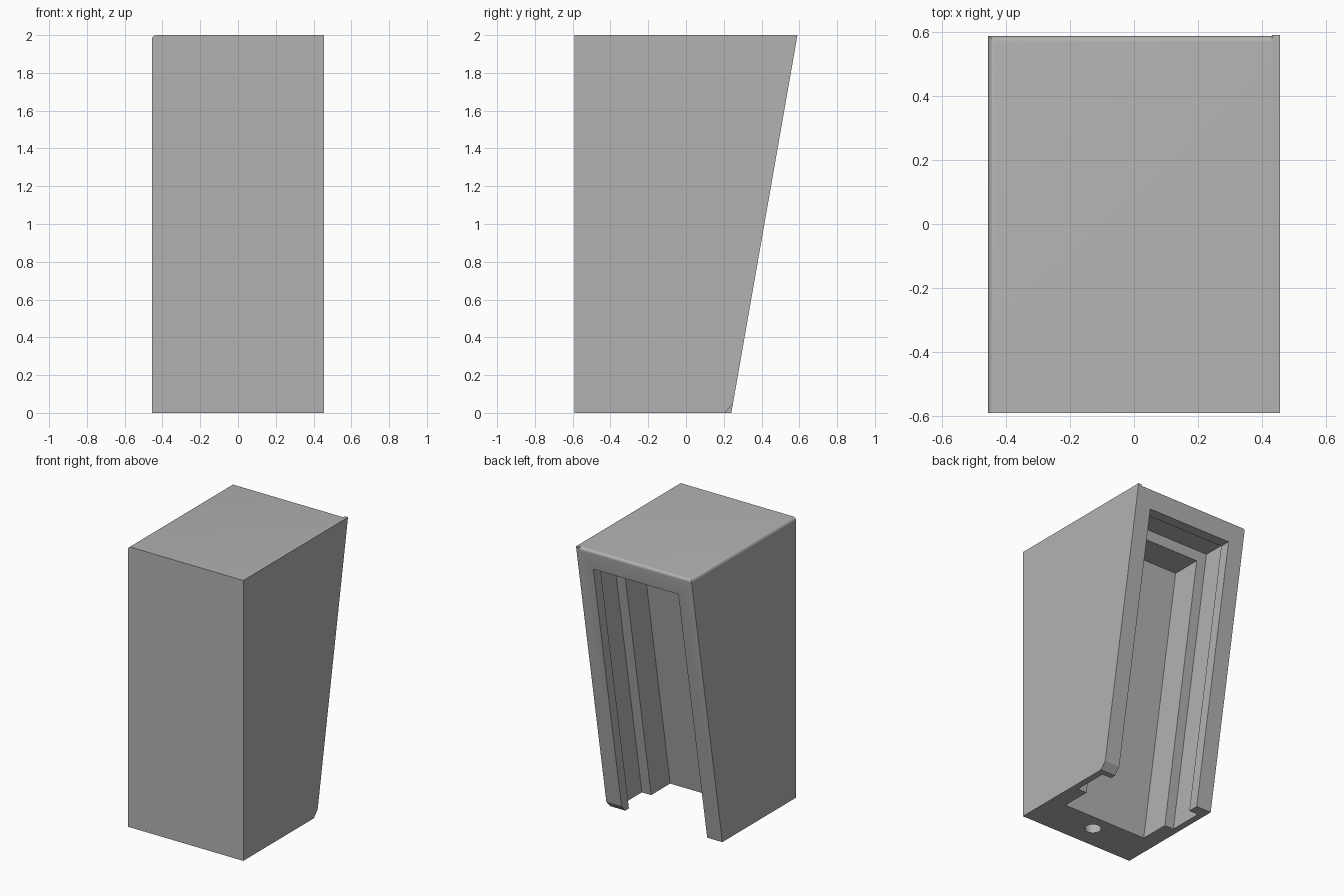
import bpy
import bmesh
import math

cube = bpy.data.objects.get("Cube")
if cube:
    bpy.data.objects.remove(cube, do_unlink=True)

W = 0.455          # half width
FRONT = -0.59
FOOT = 0.24        # back edge at the bottom
LEAN = 0.175       # backward lean per unit of height
TOP = 2.0

grey = bpy.data.materials.new("light grey")
grey.use_nodes = True
colour = (0.45, 0.45, 0.45, 1)
grey.diffuse_color = colour
grey.node_tree.nodes["Principled BSDF"].inputs["Base Color"].default_value = colour


def prism(name, x0, x1, outline, round_edges=0):
    """Extrude a (y, z) outline along x."""
    bm = bmesh.new()
    face = bm.faces.new([bm.verts.new((x0, y, z)) for y, z in outline])
    new = bmesh.ops.extrude_face_region(bm, geom=[face])["geom"]
    bmesh.ops.translate(bm, vec=(x1 - x0, 0, 0),
                        verts=[g for g in new if isinstance(g, bmesh.types.BMVert)])
    bmesh.ops.recalc_face_normals(bm, faces=bm.faces)
    if round_edges:
        # Round the top edge of the right side and the top back edge
        chosen = []
        for e in bm.edges:
            a, b = (v.co for v in e.verts)
            if min(a.z, b.z) > TOP - 0.01:
                right = max(a.x, b.x) < x0 + 0.01
                back = min(a.y, b.y) > 0
                if right or back:
                    chosen.append(e)
        bmesh.ops.bevel(bm, geom=chosen, offset=round_edges, segments=5,
                        profile=0.5, affect='EDGES')
    mesh = bpy.data.meshes.new(name)
    bm.to_mesh(mesh)
    bm.free()
    obj = bpy.data.objects.new(name, mesh)
    mesh.materials.append(grey)
    bpy.context.collection.objects.link(obj)
    return obj


def leaning(y0, y1, z0, z1):
    """Outline whose front and back run parallel to the leaning back."""
    return [(y0 + LEAN * z0, z0), (y1 + LEAN * z0, z0),
            (y1 + LEAN * z1, z1), (y0 + LEAN * z1, z1)]


def combine(target, tool, operation='DIFFERENCE'):
    mod = target.modifiers.new("combine", 'BOOLEAN')
    mod.operation = operation
    mod.solver = 'EXACT'
    mod.object = tool
    bpy.ops.object.select_all(action='DESELECT')
    bpy.context.view_layer.objects.active = target
    target.select_set(True)
    bpy.ops.object.modifier_apply(modifier=mod.name)
    bpy.data.objects.remove(tool, do_unlink=True)


# Wedge shaped housing, with a sharp strip closing the left end
outline = [(FRONT, 0), (FOOT, 0), (FOOT + LEAN * TOP, TOP), (FRONT, TOP)]
housing = prism("housing", -W, 0.44, outline, round_edges=0.022)
combine(housing, prism("end_strip", 0.43, W, outline), 'UNION')

# Deep pocket, open at the back and the bottom
combine(housing, prism("pocket_cutter", -0.335, 0.335, leaning(-0.30, 0.40, -0.1, 1.86)))
# Wider guide slot behind the back lip
combine(housing, prism("slot_cutter", -0.408, 0.408, leaning(-0.085, 0.165, -0.1, 1.93)))
# Lead-in chamfer under the left lip
combine(housing, prism("chamfer_cutter", 0.2, 0.6, [(0.16, -0.05), (0.5, -0.05),
                                                    (0.5, 0.34), (0.25, 0.05)]))

# Screw hole in the underside
bpy.ops.mesh.primitive_cylinder_add(vertices=32, radius=0.055, depth=0.4, location=(0, -0.42, 0))
combine(housing, bpy.context.object)

bpy.ops.object.select_all(action='DESELECT')
housing.select_set(True)
bpy.context.view_layer.objects.active = housing
bpy.ops.object.shade_smooth_by_angle(angle=math.radians(30))
